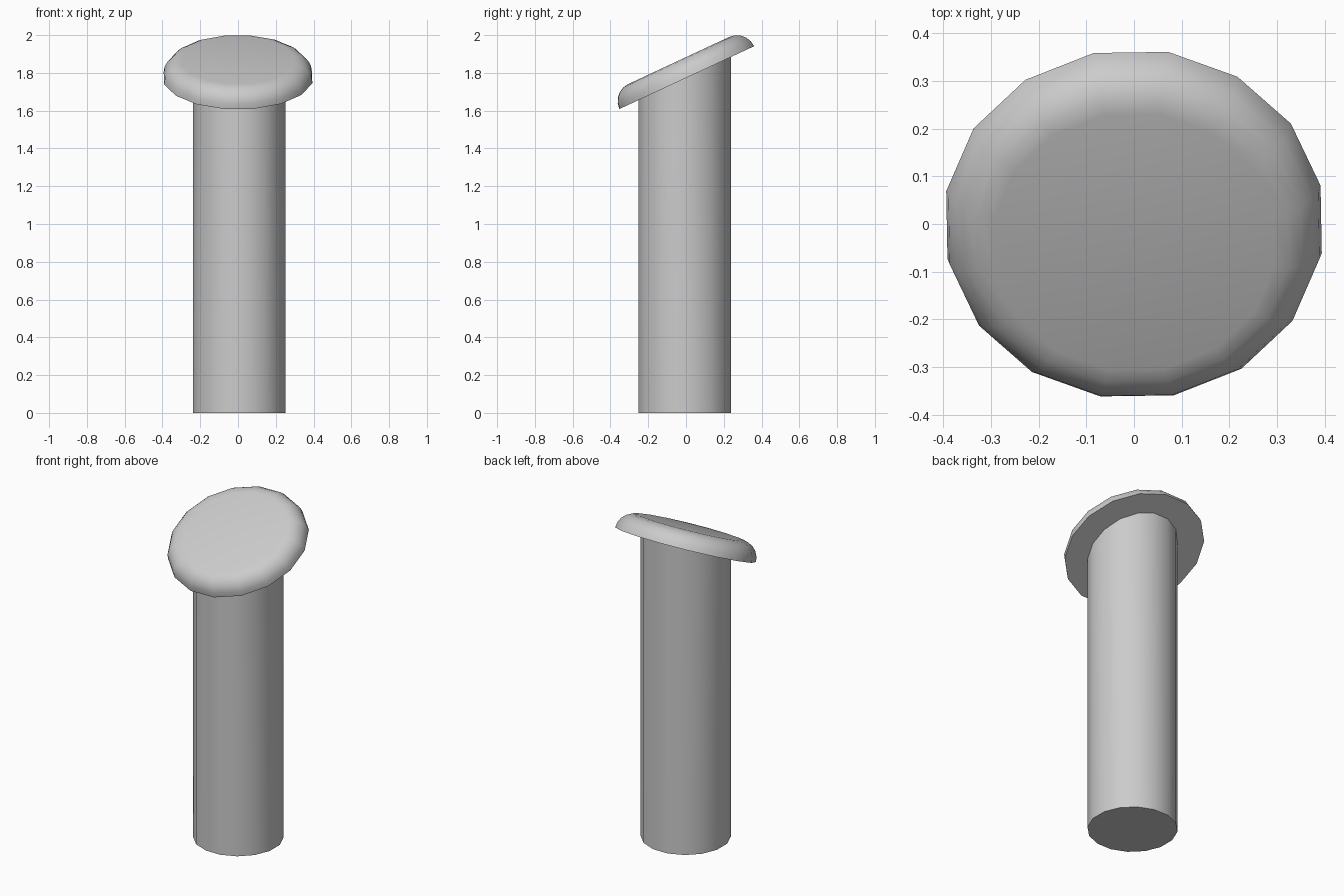
import bpy, bmesh, math
from mathutils import Matrix

if "Cube" in bpy.data.objects:
    bpy.data.objects.remove(bpy.data.objects["Cube"])

SIDES = 16
TILT = math.radians(25)
HEAD_Y, HEAD_Z = 0.004, 1.775   # centre of the head's underside


def finish(bm, name):
    bmesh.ops.recalc_face_normals(bm, faces=bm.faces)
    mesh = bpy.data.meshes.new(name)
    bm.to_mesh(mesh)
    bm.free()
    obj = bpy.data.objects.new(name, mesh)
    bpy.context.collection.objects.link(obj)
    bpy.ops.object.select_all(action='DESELECT')
    obj.select_set(True)
    bpy.context.view_layer.objects.active = obj
    bpy.ops.object.shade_smooth_by_angle(angle=math.radians(35))
    return obj


def lathe(profile, phase):
    """Capped rings from (radius, height) points."""
    bm = bmesh.new()
    rings = []
    for r, z in profile:
        angles = [phase + math.tau * i / SIDES for i in range(SIDES)]
        rings.append([bm.verts.new((r * math.cos(a), r * math.sin(a), z)) for a in angles])
    for low, high in zip(rings, rings[1:]):
        for i in range(SIDES):
            j = (i + 1) % SIDES
            bm.faces.new((low[i], low[j], high[j], high[i]))
    bm.faces.new(rings[0])
    bm.faces.new(rings[-1])
    return bm, rings


# Upright shaft, its top cut along the slope of the head
bm, rings = lathe([(0.249, 0), (0.249, 1)], math.radians(11.25))
bmesh.ops.translate(bm, verts=bm.verts, vec=(0.006, -0.006, 0))
for v in rings[1]:
    v.co.z = HEAD_Z + (v.co.y - HEAD_Y) * math.tan(TILT)
finish(bm, "shaft")

# Tilted head: a flat disc with a quarter-round rim
STEPS = 5
rim = [(0.3 + 0.1 * math.cos(t), 0.1 * math.sin(t))
       for t in (math.pi / 2 * i / STEPS for i in range(STEPS + 1))]
bm, rings = lathe(rim, math.radians(12.2))
bm.transform(Matrix.Translation((0, HEAD_Y, HEAD_Z)) @ Matrix.Rotation(TILT, 4, 'X'))
finish(bm, "tilted_head")
